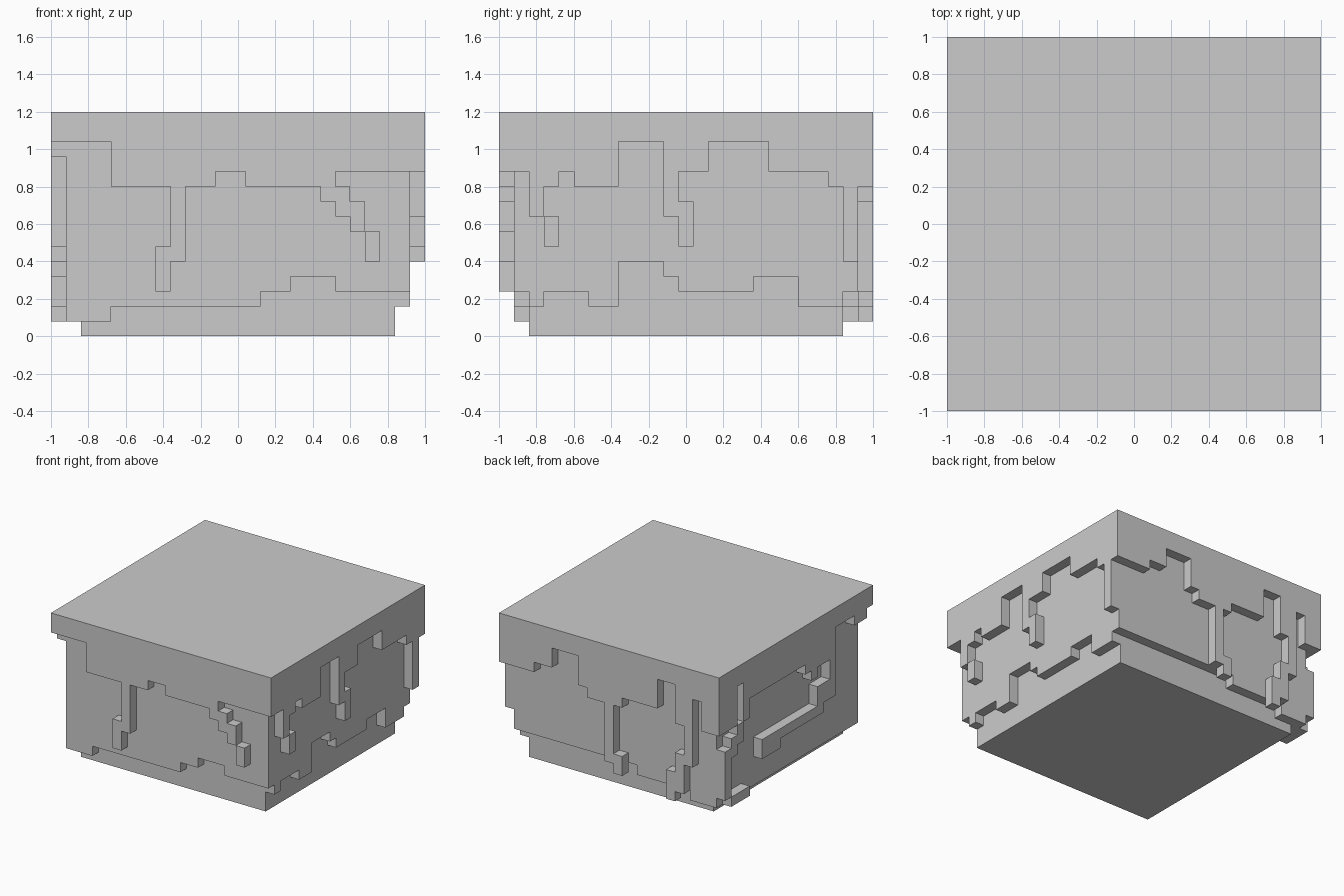
import bpy
import bmesh

cube = bpy.data.objects.get("Cube")
if cube:
    bpy.data.objects.remove(cube)

CELL = 0.08      # size of one block
SPAN = 25        # blocks along a side
RIM = 14         # underside of the top slab, in blocks

stone = bpy.data.materials.new("plain_grey")
stone.use_nodes = True
GREY = (0.6, 0.6, 0.6, 1)
stone.diffuse_color = GREY
stone.node_tree.nodes["Principled BSDF"].inputs["Base Color"].default_value = GREY


def place(side, u, depth, z):
    """Block position on a wall: u along the wall, depth inward from it."""
    u = u * CELL - 1
    d = 1 - depth * CELL
    x, y = {"front": (u, -d), "back": (u, d), "left": (d, u), "right": (-d, u)}[side]
    return x, y, z * CELL


def extrude_outline(bm, side, outline, d0, d1):
    """Closed plate with the given wall outline, between two depths."""
    near = [bm.verts.new(place(side, u, d0, z)) for u, z in outline]
    far = [bm.verts.new(place(side, u, d1, z)) for u, z in outline]
    bm.faces.new(near)
    bm.faces.new(far[::-1])
    for i in range(len(outline)):
        j = (i + 1) % len(outline)
        bm.faces.new((near[j], near[i], far[i], far[j]))


def finish(name, bm):
    bmesh.ops.recalc_face_normals(bm, faces=bm.faces)
    mesh = bpy.data.meshes.new(name)
    bm.to_mesh(mesh)
    bm.free()
    mesh.materials.append(stone)
    bpy.context.collection.objects.link(bpy.data.objects.new(name, mesh))


def rectangle(u0, u1, z0, z1):
    return [(u0, z0), (u1, z0), (u1, z1), (u0, z1)]


def block(name, inset, z0, z1):
    bm = bmesh.new()
    extrude_outline(bm, "front", rectangle(inset, SPAN - inset, z0, z1),
                    inset, SPAN - inset)
    finish(name, bm)


def layer(name, side, depth, start, steps, drips=()):
    """Hanging layer: steps are (end, bottom) runs, drips are loose rectangles."""
    outline, u = [], start
    for end, bottom in steps:
        outline += [(u, bottom), (end, bottom)]
        u = end
    outline += [(u, RIM), (start, RIM)]
    bm = bmesh.new()
    extrude_outline(bm, side, outline, depth, depth + 1)
    for drip in drips:
        extrude_outline(bm, side, rectangle(*drip), depth, depth + 1)
    finish(name, bm)


# Solid middle and the flat top slab
block("core", 2, 0, RIM)
block("top_slab", 0, RIM, 15)

# Inner layer with a stepped lower edge
layer("front_inner_layer", "front", 1, 1, [(4, 1), (14, 2), (16, 3), (19, 4), (24, 3)])
layer("back_inner_layer", "back", 1, 1, [(4, 1), (10, 2), (24, 3)])
layer("left_inner_layer", "left", 1, 2,
      [(3, 2), (6, 3), (8, 2), (11, 5), (12, 4), (17, 3), (20, 4), (23, 2)])
layer("right_inner_layer", "right", 1, 2, [(23, 1)])

# Outer layer with long drips running down each wall
layer("front_outer_layer", "front", 0, 0,
      [(4, 13), (8, 10), (9, 5), (11, 10), (13, 11), (18, 10), (19, 9), (25, 11)],
      [(7, 8, 3, 6), (19, 20, 8, 10), (20, 21, 7, 9), (21, 22, 5, 7)])
layer("back_outer_layer", "back", 0, 0,
      [(2, 9), (3, 12), (4, 5), (5, 9), (7, 13), (11, 10), (12, 9), (13, 3),
       (15, 9), (16, 10), (19, 13), (21, 11), (25, 10)],
      [(11, 12, 2, 4), (4, 5, 2, 6), (5, 6, 1, 4)])
layer("left_outer_layer", "left", 0, 1,
      [(2, 11), (3, 8), (4, 10), (5, 11), (8, 10), (11, 13), (12, 8),
       (14, 11), (18, 13), (22, 11), (23, 10), (24, 5)],
      [(3, 4, 6, 8), (12, 13, 6, 9)])
layer("right_outer_layer", "right", 0, 1,
      [(3, 12), (6, 13), (7, 6), (9, 10), (10, 9), (11, 10), (20, 11),
       (21, 9), (22, 13), (24, 9)],
      [(7, 9, 6, 8), (8, 16, 5, 6), (15, 18, 4, 6), (21, 22, 7, 9),
       (22, 23, 6, 8), (23, 24, 2, 7), (20, 23, 1, 2)])
